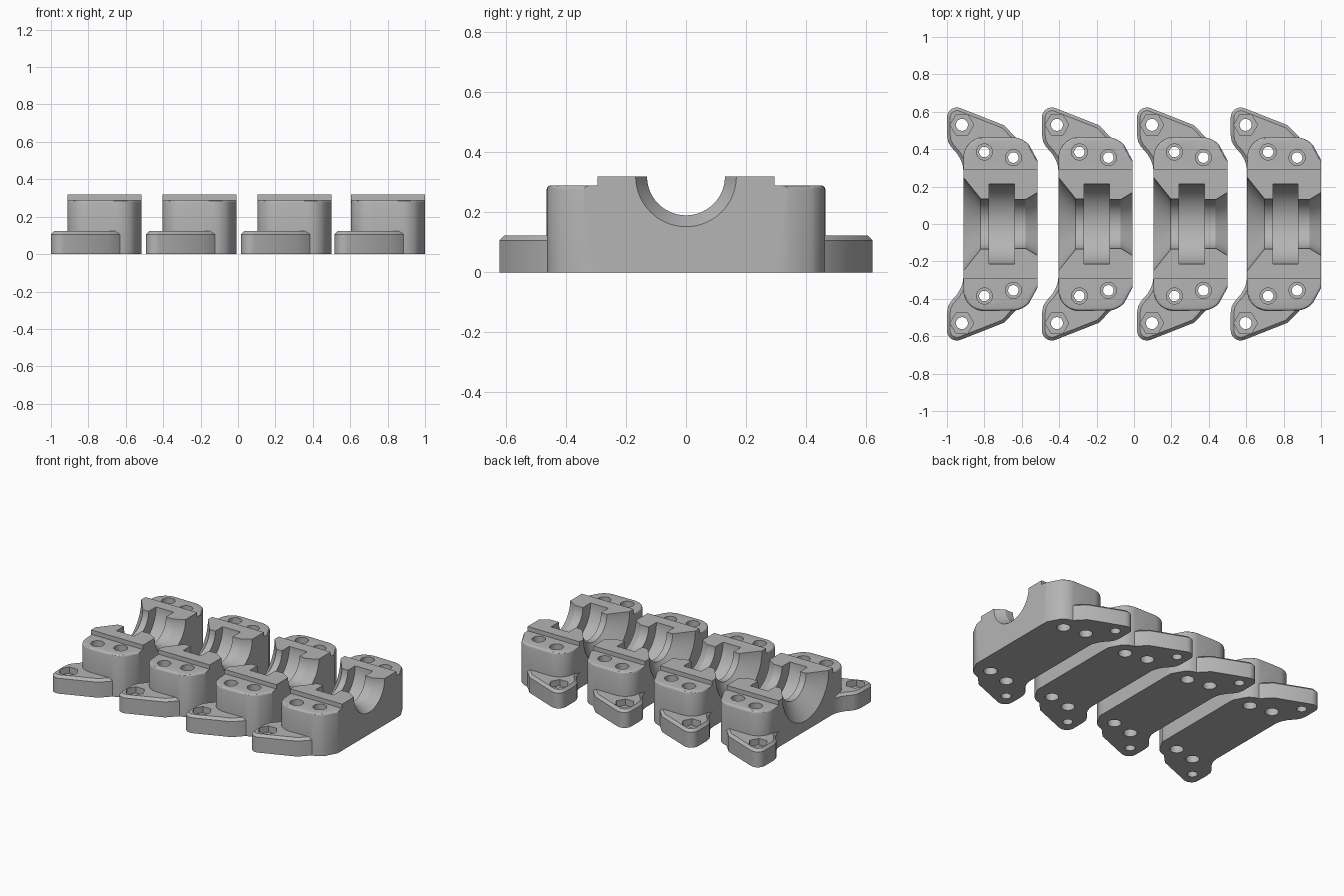
import bpy, bmesh, math
from mathutils import Vector

if "Cube" in bpy.data.objects:
    bpy.data.objects.remove(bpy.data.objects["Cube"])

STARTS = [-1.0, -0.492, 0.016, 0.517]   # left end of each block
WIDE = 0.483                            # length of a block along x
BORE_Z = 0.32

grey = bpy.data.materials.new("light grey")
grey.diffuse_color = (0.46, 0.46, 0.46, 1)
grey.use_nodes = True
grey.node_tree.nodes["Principled BSDF"].inputs["Base Color"].default_value = grey.diffuse_color


def finish(name, bm):
    bmesh.ops.recalc_face_normals(bm, faces=bm.faces)
    mesh = bpy.data.meshes.new(name)
    bm.to_mesh(mesh)
    bm.free()
    ob = bpy.data.objects.new(name, mesh)
    bpy.context.collection.objects.link(ob)
    return ob


def slab(name, outline, z0, z1, bevel=0, segments=1):
    """Extrude an outline; bevel the top rim on the two end lobes."""
    bm = bmesh.new()
    face = bm.faces.new([bm.verts.new((x, y, z0)) for x, y in outline])
    geo = bmesh.ops.extrude_face_region(bm, geom=[face])["geom"]
    for v in geo:
        if isinstance(v, bmesh.types.BMVert):
            v.co.z = z1
    if bevel:
        rim = [e for e in bm.edges
               if all(v.co.z > z1 - 1e-5 for v in e.verts)
               and abs(e.verts[0].co.y + e.verts[1].co.y) > 0.3]
        bmesh.ops.bevel(bm, geom=rim, offset=bevel, segments=segments,
                        affect='EDGES', profile=0.5)
    return finish(name, bm)


def mirrored(half):
    """Close a half outline (y > 0, left to right) with its mirror."""
    return half + [(x, -y) for x, y in reversed(half)]


def lathe(name, profile, origin, axis, steps=64):
    """Solid of revolution; profile holds (distance along axis, radius)."""
    bm = bmesh.new()
    rings = []
    for d, r in profile:
        ring = []
        for i in range(steps):
            a = 2 * math.pi * i / steps
            c, s = r * math.cos(a), r * math.sin(a)
            p = (d, c, s) if axis == 'X' else (c, s, d)
            ring.append(bm.verts.new(Vector(origin) + Vector(p)))
        rings.append(ring)
    for a, b in zip(rings, rings[1:]):
        for i in range(steps):
            j = (i + 1) % steps
            bm.faces.new((a[i], a[j], b[j], b[i]))
    bm.faces.new(rings[0])
    bm.faces.new(rings[-1])
    return finish(name, bm)


def arc(cx, cy, r, a0, a1, n):
    return [(cx + r * math.cos(math.radians(a0 + (a1 - a0) * i / n)),
             cy + r * math.sin(math.radians(a0 + (a1 - a0) * i / n)))
            for i in range(n + 1)]


# Mounting plate with two swept ears
ear = ([(0.088, 0.285), (0.084, 0.315), (0.073, 0.345), (0.055, 0.375)]
       + [(0.02, 0.415), (0.006, 0.44), (0.0, 0.475)]
       + arc(0.053, 0.57, 0.053, 180, 68, 8)
       + [(0.305, 0.528), (WIDE, 0.342)])
block = slab("bearing_block", mirrored(ear), 0, 0.123, 0.017)

# Rounded housing and the raised saddle
lobe = (arc(0.198, 0.355, 0.11, 180, 90, 12)
        + arc(0.35, 0.345, 0.118, 86, 40, 8) + [(WIDE, 0.342)])
housing = slab("housing", mirrored(lobe), 0, 0.29, 0.014, 3)
saddle = slab("saddle", mirrored([(0.088, 0.295), (WIDE, 0.295)]), 0, 0.32)

# Stepped bore with a flared mouth at each end
cutters = [lathe("bore", [(0.068, 0.275), (0.18, 0.135), (0.225, 0.135),
                          (0.225, 0.215), (0.36, 0.215), (0.36, 0.13),
                          (0.42, 0.13), (0.503, 0.18)],
                 (0, 0, BORE_Z), 'X', 96)]

# Bolt holes and hexagonal nut pockets
for side in (-1, 1):
    for x, y in ((0.2, 0.385), (0.355, 0.355)):
        cutters.append(lathe("bolt_hole", [(-0.05, 0.043), (0.1, 0.043),
                                           (0.1, 0.028), (0.2, 0.028),
                                           (0.2, 0.043), (0.4, 0.043)],
                             (x, side * y, 0), 'Z', 32))
    cutters.append(lathe("corner_hole", [(-0.05, 0.032), (0.3, 0.032)],
                         (0.08, side * 0.53, 0), 'Z', 32))
    cutters.append(lathe("nut_pocket", [(0.08, 0.063), (0.2, 0.063)],
                         (0.08, side * 0.53, 0), 'Z', 6))

for other in [housing, saddle] + cutters:
    other.hide_render = True
    mod = block.modifiers.new(other.name, 'BOOLEAN')
    mod.operation = 'DIFFERENCE' if other in cutters else 'UNION'
    mod.solver = 'EXACT'
    mod.object = other

# Bake the cut block, drop the helpers
graph = bpy.context.evaluated_depsgraph_get()
mesh = bpy.data.meshes.new_from_object(block.evaluated_get(graph))
for helper in [block, housing, saddle] + cutters:
    bpy.data.objects.remove(helper)
mesh.materials.clear()
mesh.materials.append(grey)

# Row of four identical blocks
for i, start in enumerate(STARTS):
    ob = bpy.data.objects.new(f"bearing_block_{i + 1}", mesh)
    ob.location.x = start
    bpy.context.collection.objects.link(ob)
    ob.select_set(True)
bpy.context.view_layer.objects.active = ob
bpy.ops.object.shade_smooth_by_angle(angle=math.radians(30))
